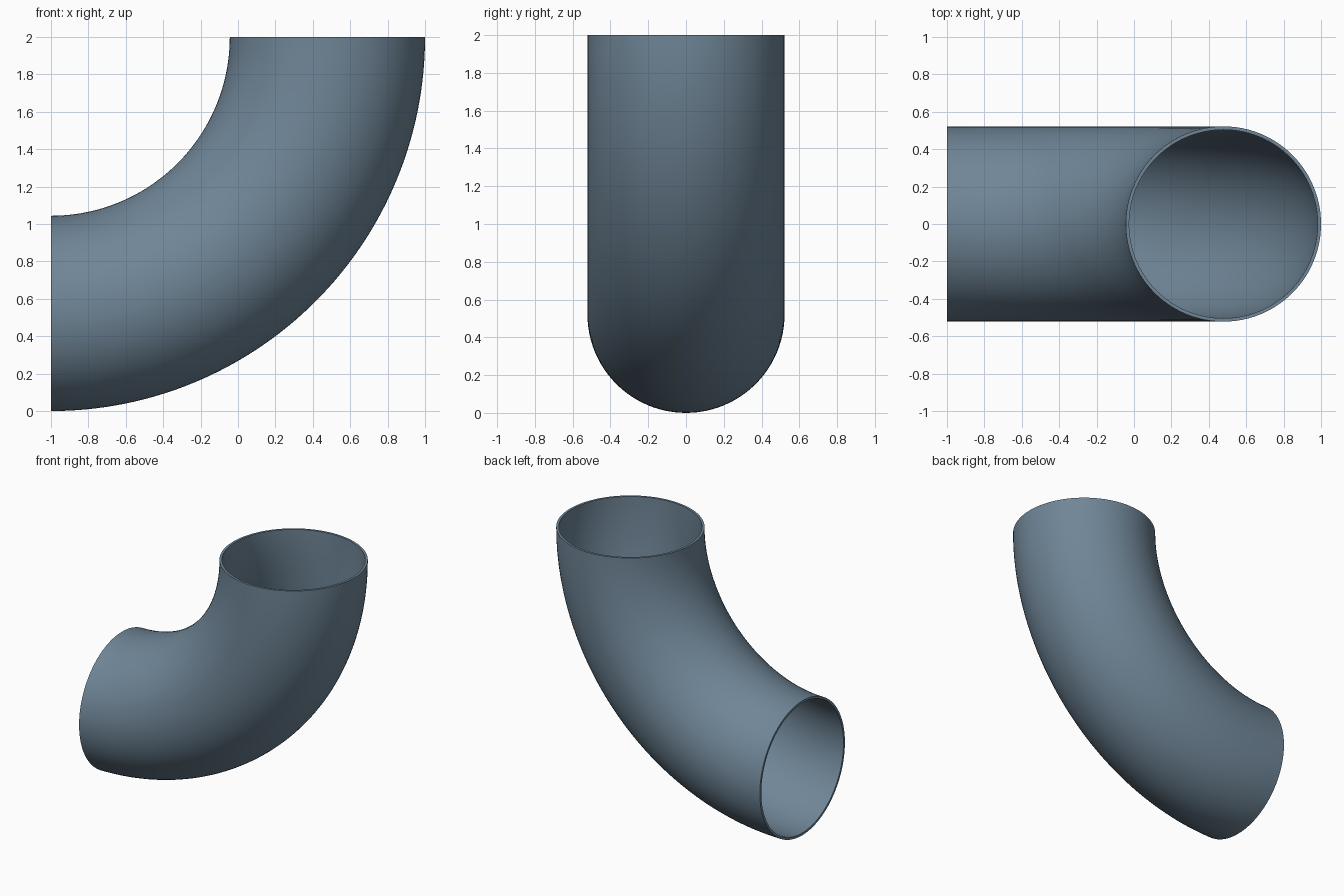
import bpy, bmesh
from math import sin, cos, pi

if "Cube" in bpy.data.objects:
    bpy.data.objects.remove(bpy.data.objects["Cube"])

BEND, OUTER, INNER = 1.478, 0.522, 0.504   # bend radius, pipe radii
SIDES, STEPS = 96, 64

bm = bmesh.new()


def ring(angle, radius):
    """Pipe cross-section circle at an angle along the quarter bend."""
    verts = []
    for i in range(SIDES):
        a = 2 * pi * i / SIDES
        d = BEND + radius * cos(a)
        verts.append(bm.verts.new((-1 + d * sin(angle), radius * sin(a), 2 - d * cos(angle))))
    return verts


def bridge(a, b):
    for i in range(SIDES):
        j = (i + 1) % SIDES
        bm.faces.new((a[i], a[j], b[j], b[i]))


# Outer and inner walls swept through 90 degrees
angles = [pi / 2 * s / STEPS for s in range(STEPS + 1)]
outer = [ring(t, OUTER) for t in angles]
inner = [ring(t, INNER) for t in angles]
for wall in (outer, inner):
    for a, b in zip(wall, wall[1:]):
        bridge(a, b)

# Flat rims at the two open ends
for end in (0, -1):
    bridge(outer[end], inner[end])

bmesh.ops.recalc_face_normals(bm, faces=bm.faces[:])
mesh = bpy.data.meshes.new("pipe_elbow")
bm.to_mesh(mesh)
bm.free()
elbow = bpy.data.objects.new("pipe_elbow", mesh)
bpy.context.collection.objects.link(elbow)

# Slate blue-grey finish
slate = bpy.data.materials.new("slate_blue")
slate.diffuse_color = (0.16, 0.237, 0.31, 1)
slate.use_nodes = True
slate.node_tree.nodes["Principled BSDF"].inputs["Base Color"].default_value = slate.diffuse_color
mesh.materials.append(slate)

# Smooth walls, crisp rims
bpy.context.view_layer.objects.active = elbow
elbow.select_set(True)
bpy.ops.object.shade_smooth_by_angle(angle=pi / 6)
